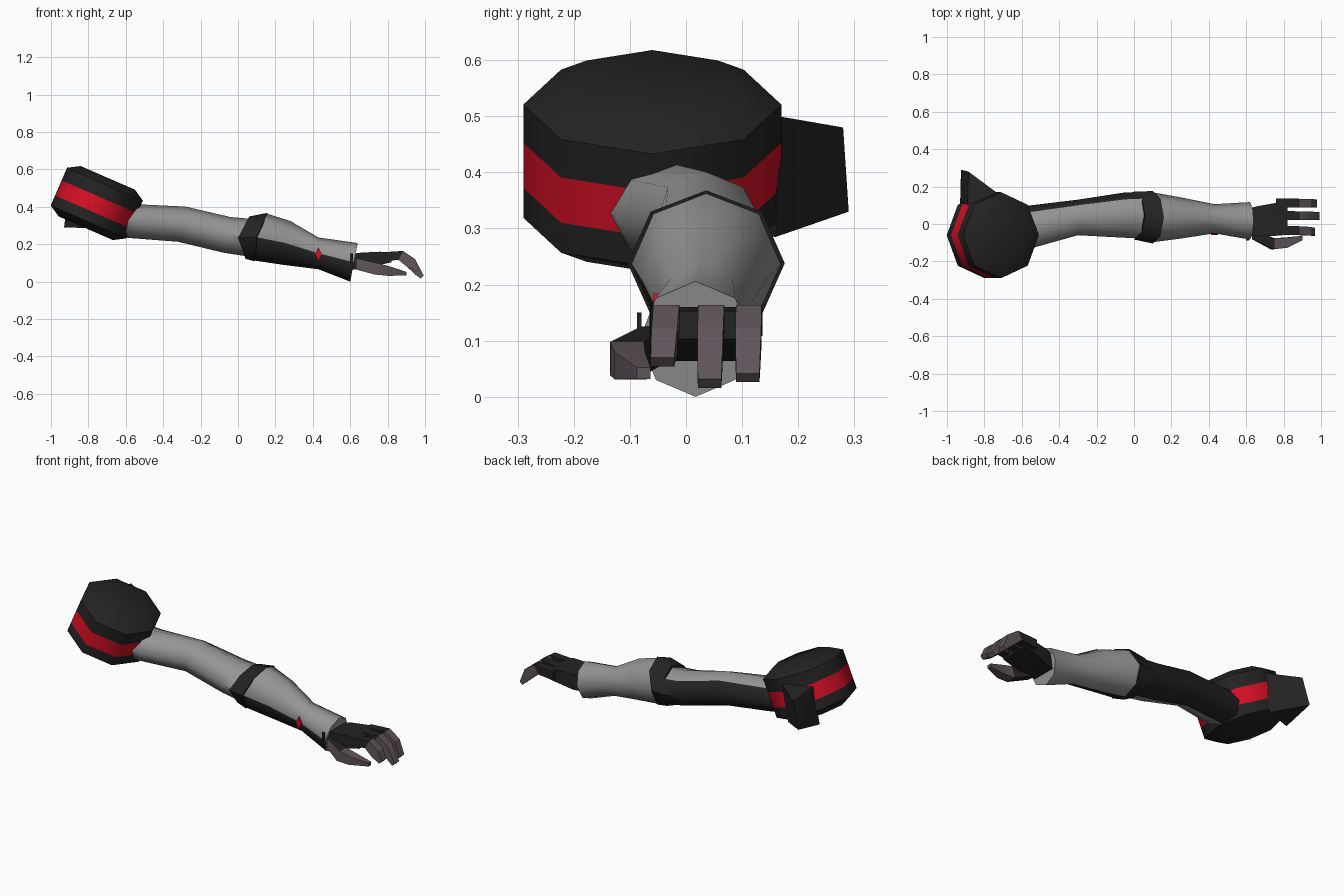
import bpy, bmesh, math

if "Cube" in bpy.data.objects:
    bpy.data.objects.remove(bpy.data.objects["Cube"])


def material(name, rgb):
    m = bpy.data.materials.new(name)
    m.diffuse_color = (*rgb, 1)
    m.use_nodes = True
    m.node_tree.nodes["Principled BSDF"].inputs["Base Color"].default_value = m.diffuse_color
    return m


GREY, BLACK, RED, MAUVE = range(4)
MATS = [material("grey_sleeve", (0.30, 0.30, 0.30)),
        material("black_armour", (0.017, 0.017, 0.017)),
        material("red_trim", (0.68, 0.005, 0.018)),
        material("mauve_claw", (0.115, 0.09, 0.105))]


def finish(name, bm, angle):
    bmesh.ops.recalc_face_normals(bm, faces=bm.faces)
    me = bpy.data.meshes.new(name)
    bm.to_mesh(me)
    bm.free()
    for m in MATS:
        me.materials.append(m)
    ob = bpy.data.objects.new(name, me)
    bpy.context.collection.objects.link(ob)
    bpy.ops.object.select_all(action='DESELECT')
    ob.select_set(True)
    bpy.context.view_layer.objects.active = ob
    if angle:
        bpy.ops.object.shade_smooth_by_angle(angle=math.radians(angle))
    return ob


def loft(name, rings, rule, n=8, start=0.0, angle=50):
    """Skin rings (x, y, z, half_y, half_z, x shift at top, x shift at bottom).
    rule(ring, side) picks the material; caps use the nearest ring, side 2."""
    bm = bmesh.new()
    loops = []
    for x, y, z, ry, rz, up, dn in rings:
        loop = []
        for k in range(n):
            a = start + math.tau * k / n
            c, s = math.cos(a), math.sin(a)
            shift = up * max(s, 0) + dn * max(-s, 0)
            loop.append(bm.verts.new((x + shift, y + ry * c, z + rz * s)))
        loops.append(loop)
    for i in range(len(loops) - 1):
        for j in range(n):
            k = (j + 1) % n
            f = bm.faces.new((loops[i][j], loops[i][k], loops[i + 1][k], loops[i + 1][j]))
            f.material_index = rule(i, j)
    bm.faces.new(loops[0]).material_index = rule(0, 2)
    bm.faces.new(loops[-1]).material_index = rule(len(loops) - 2, 2)
    return finish(name, bm, angle)


def bar(name, sections, rule):
    """Square-section limb; each section is (x, y, z, half width, half height, tilt)."""
    r = math.sqrt(2)
    rings = [(x, y, z, w * r, h * r, t * r, -t * r) for x, y, z, w, h, t in sections]
    return loft(name, rings, rule, n=4, start=math.pi / 4, angle=30)


def hull(name, points, mat):
    bm = bmesh.new()
    for p in points:
        bm.verts.new(p)
    bmesh.ops.convex_hull(bm, input=bm.verts[:])
    for f in bm.faces:
        f.material_index = mat
    return finish(name, bm, 0)


# Shoulder pad: tilted octagonal drum with a red band
pad = loft("shoulder_pad",
           [(h, 0, 0, r, r * 0.96, 0, 0) for h, r in
            ((-0.147, 0.165), (-0.11, 0.23), (-0.052, 0.23),
             (0.036, 0.23), (0.11, 0.23), (0.147, 0.165))],
           lambda i, j: RED if i == 2 else BLACK)
pad.rotation_euler = (0, math.radians(-66.5), 0)
pad.location = (-0.755, -0.06, 0.42)

# Fin on the back of the pad
hull("shoulder_fin",
     [(-0.89, 0.10, 0.50), (-0.73, 0.165, 0.50), (-0.93, 0.10, 0.29),
      (-0.77, 0.16, 0.285), (-0.885, 0.28, 0.48), (-0.925, 0.29, 0.33)], BLACK)

# Upper arm: grey in front and on top, black behind and below
loft("upper_arm",
     [(-0.70, -0.03, 0.34, 0.12, 0.09, 0, 0),
      (-0.55, -0.015, 0.323, 0.115, 0.09, 0.02, -0.03),
      (-0.30, 0.035, 0.307, 0.095, 0.094, 0.02, -0.02),
      (-0.06, 0.047, 0.25, 0.12, 0.095, 0.02, -0.02),
      (0.05, 0.048, 0.235, 0.125, 0.10, 0.03, 0)],
     lambda i, j: BLACK if j in (0, 6, 7) else GREY)

# Elbow band
loft("elbow_band",
     [(0.0, 0.045, 0.235, 0.128, 0.113, 0.06, 0.04),
      (0.10, 0.036, 0.238, 0.14, 0.13, 0.06, -0.01)],
     lambda i, j: BLACK)

# Forearm: black panel along the lower front
loft("forearm",
     [(0.095, 0.036, 0.238, 0.134, 0.125, 0.06, -0.01),
      (0.25, 0.032, 0.207, 0.11, 0.117, 0.03, -0.01),
      (0.43, 0.028, 0.151, 0.078, 0.085, 0, 0),
      (0.62, 0.017, 0.103, 0.10, 0.103, 0.02, -0.02)],
     lambda i, j: BLACK if j in (4, 5) else GREY)

# Red diamond and small clasp on the forearm
hull("forearm_diamond",
     [(0.43 + dx, y, 0.147 + dz) for y in (-0.058, -0.05)
      for dx, dz in ((-0.018, 0), (0.018, 0), (0, 0.037), (0, -0.037))], RED)
hull("wrist_clasp",
     [(x, y, z) for x in (0.60, 0.615) for y in (-0.087, -0.079)
      for z in (0.10, 0.15)], BLACK)

# Palm
bar("palm",
    [(0.60, 0.015, 0.105, 0.065, 0.042, 0),
     (0.66, 0.015, 0.11, 0.08, 0.045, 0),
     (0.76, 0.025, 0.125, 0.088, 0.035, 0),
     (0.82, 0.03, 0.128, 0.088, 0.025, 0)],
    lambda i, j: BLACK)

# Three fingers, each a black knuckle with a curved claw
for k, (y0, y1, tip, low) in enumerate(((-0.035, -0.042, 0.96, 0.062),
                                        (0.045, 0.042, 0.985, 0.024),
                                        (0.112, 0.11, 0.97, 0.034))):
    bar(f"finger_{k + 1}",
        [(0.76, y0, 0.132, 0.024, 0.024, 0),
         (0.87, y0, 0.14, 0.023, 0.024, 0.012),
         (0.925, (y0 + y1) / 2, 0.10, 0.023, 0.022, 0.02),
         (tip, y1, low, 0.021, 0.008, 0.008)],
        lambda i, j: BLACK if i == 0 else MAUVE)

# Thumb
bar("thumb",
    [(0.63, -0.055, 0.095, 0.026, 0.03, 0),
     (0.74, -0.105, 0.068, 0.03, 0.03, 0.01),
     (0.81, -0.10, 0.055, 0.027, 0.024, 0.01),
     (0.90, -0.075, 0.042, 0.012, 0.01, 0)],
    lambda i, j: BLACK if i == 0 and j != 1 else MAUVE)
